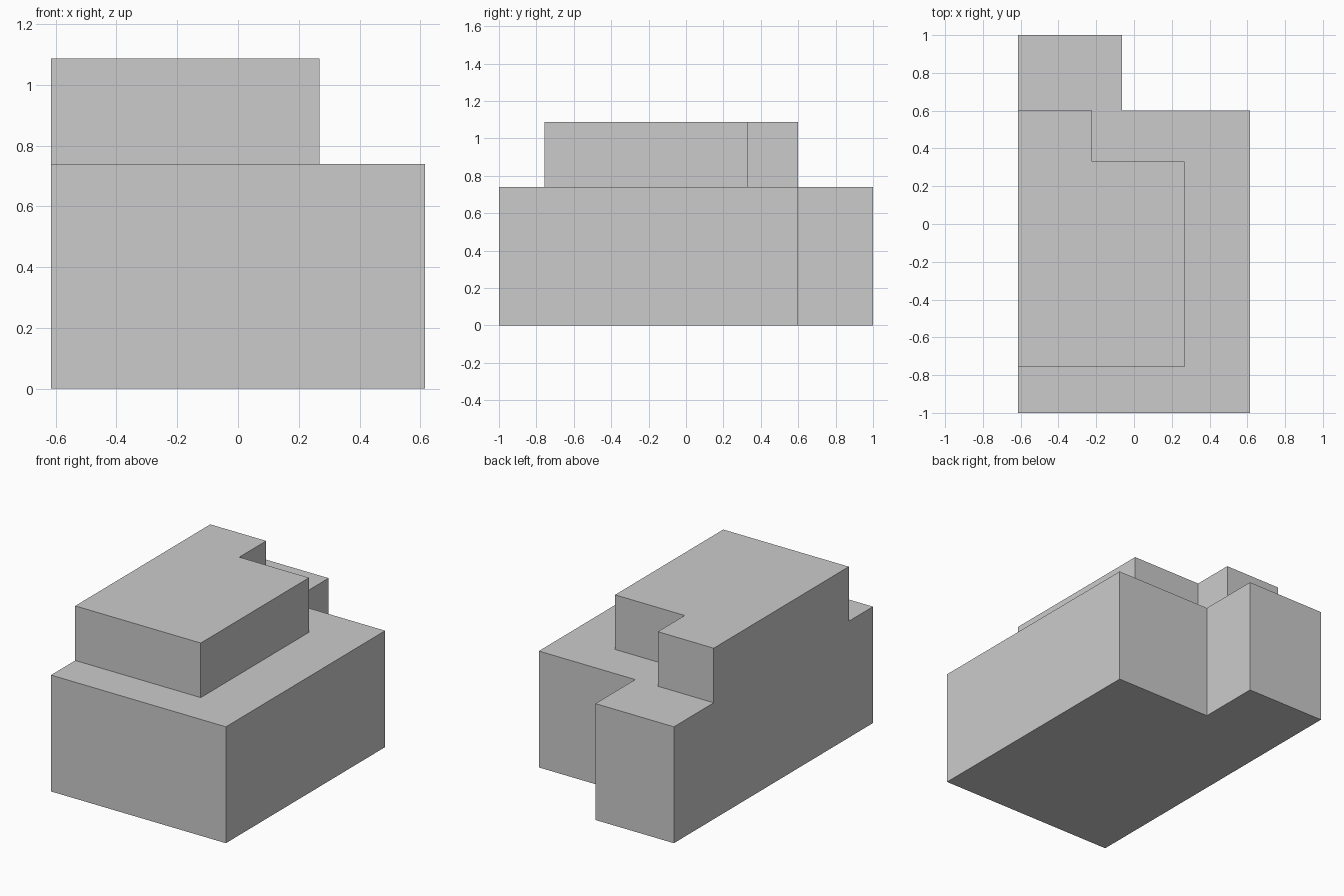
import bpy
import bmesh

if "Cube" in bpy.data.objects:
    bpy.data.objects.remove(bpy.data.objects["Cube"])


def extruded_block(name, outline, z0, z1):
    """Closed prism from an x/y outline."""
    bm = bmesh.new()
    base = bm.faces.new([bm.verts.new((x, y, z0)) for x, y in outline])
    result = bmesh.ops.extrude_face_region(bm, geom=[base], use_keep_orig=True)
    top = [g for g in result["geom"] if isinstance(g, bmesh.types.BMVert)]
    bmesh.ops.translate(bm, verts=top, vec=(0, 0, z1 - z0))
    bmesh.ops.recalc_face_normals(bm, faces=bm.faces)
    mesh = bpy.data.meshes.new(name)
    bm.to_mesh(mesh)
    bm.free()
    obj = bpy.data.objects.new(name, mesh)
    bpy.context.collection.objects.link(obj)
    return obj


def l_outline(left, right, front, step_x, step_y, back):
    """L-shaped plan with its back right corner cut away."""
    return [(left, front), (right, front), (right, step_y),
            (step_x, step_y), (step_x, back), (left, back)]


LEFT = -0.615

# Main lower storey
extruded_block("lower_storey", l_outline(LEFT, 0.615, -1.0, -0.063, 0.6, 1.0), 0.0, 0.74)

# Smaller upper storey, flush with the left wall
extruded_block("upper_storey", l_outline(LEFT, 0.268, -0.757, -0.222, 0.33, 0.6), 0.74, 1.087)
